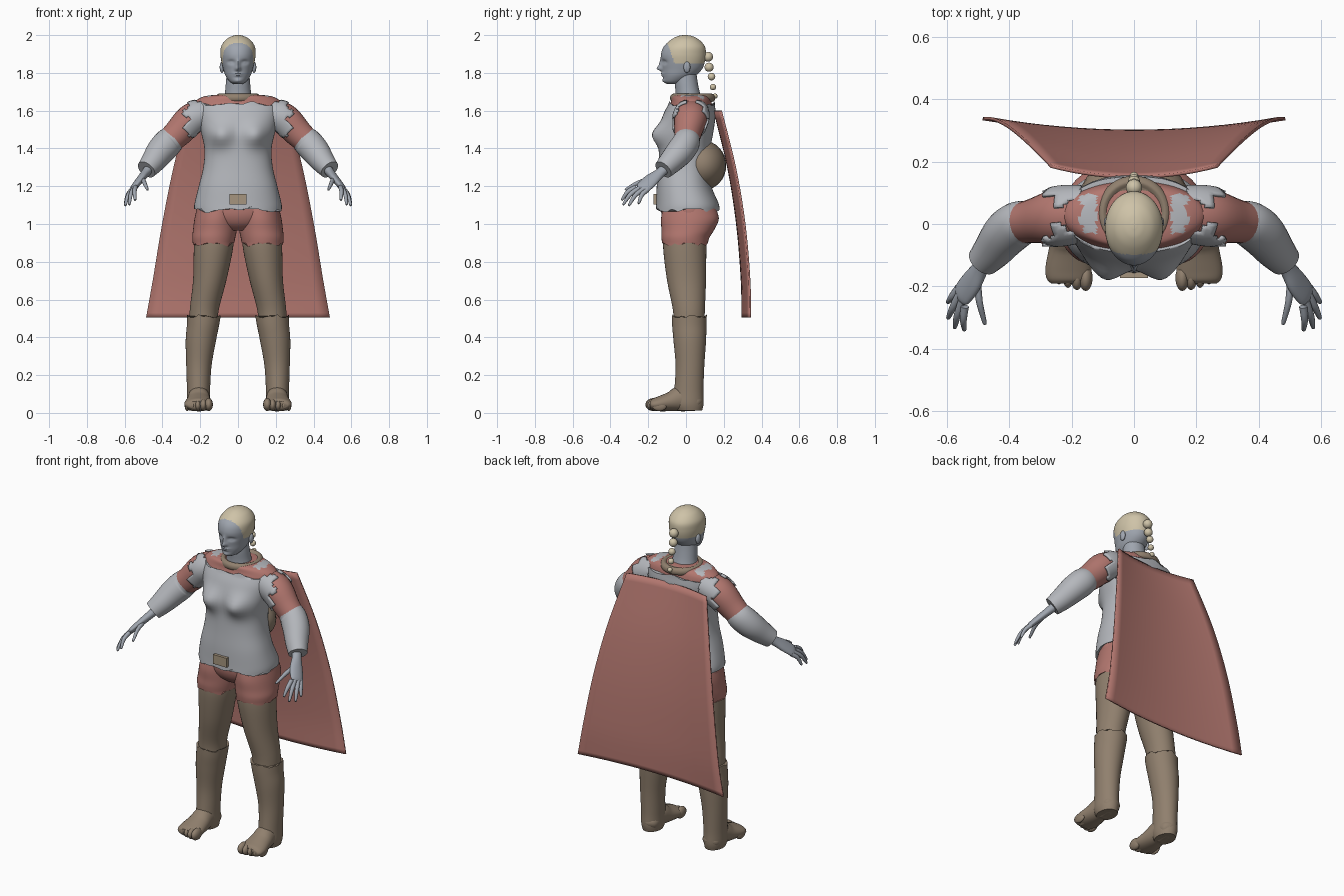
import bpy, bmesh
from math import sin, cos, pi, exp, copysign
from mathutils import Vector, Matrix

cube = bpy.data.objects.get("Cube")
if cube:
    bpy.data.objects.remove(cube)


def material(name, *rgb):
    m = bpy.data.materials.new(name)
    m.use_nodes = True
    m.diffuse_color = (*rgb, 1)
    m.node_tree.nodes["Principled BSDF"].inputs["Base Color"].default_value = (*rgb, 1)
    return m


GREY = material("pale grey armour", .46, .475, .505)
SKIN = material("cool grey skin", .35, .38, .43)
RED = material("dusty red cloth", .45, .185, .16)
BROWN = material("brown leather", .28, .215, .155)
HAIR = material("blonde hair", .62, .545, .39)
TAN = material("tan buckle", .38, .30, .21)


def finish(name, bm, mats, mirror=False, keep=None, rule=None, thick=0):
    """Turn a bmesh into a smooth object, with optional trimming and colour rule."""
    bmesh.ops.recalc_face_normals(bm, faces=bm.faces)
    if keep:
        bad = [f for f in bm.faces if not keep(f.calc_center_median())]
        bmesh.ops.delete(bm, geom=bad, context='FACES')
    if rule:
        for f in bm.faces:
            f.material_index = int(rule(f.calc_center_median()))
    me = bpy.data.meshes.new(name)
    bm.to_mesh(me)
    bm.free()
    for m in mats:
        me.materials.append(m)
    me.shade_smooth()
    me.set_sharp_from_angle(angle=.8)
    ob = bpy.data.objects.new(name, me)
    bpy.context.scene.collection.objects.link(ob)
    if thick:
        ob.modifiers.new("thickness", 'SOLIDIFY').thickness = thick
    if mirror:
        ob.modifiers.new("mirror", 'MIRROR')
    return ob


def smooth(rows, steps):
    """Spline through rows of numbers."""
    out, n = [], len(rows)
    for i in range(n - 1):
        a, b, c, d = rows[max(i - 1, 0)], rows[i], rows[i + 1], rows[min(i + 2, n - 1)]
        for s in range(steps):
            t = s / steps
            out.append([q + t / 2 * (r - p + t * (2*p - 5*q + 4*r - s4 + t * (3*(q - r) + s4 - p)))
                        for p, q, r, s4 in zip(a, b, c, d)])
    return out + [list(rows[-1])]


def skin(rings):
    bm = bmesh.new()
    loops = [[bm.verts.new(p) for p in ring] for ring in rings]
    n = len(loops[0])
    for a, b in zip(loops, loops[1:]):
        for i in range(n):
            j = (i + 1) % n
            bm.faces.new((a[i], a[j], b[j], b[i]))
    bm.faces.new(loops[0])
    bm.faces.new(loops[-1])
    return bm


def ragged(a):
    return (sin(4*a + 1) + .7 * sin(9*a) + .5 * sin(15*a + 2)) / 2


def loft(name, rows, mats, seg=40, steps=5, power=1, low=0, high=0, bumps=(), **kw):
    """Level rings from rows of (z, centre x, front y, back y, half width)."""
    rings, rows = [], smooth(rows, steps)
    for k, (z, cx, yf, yb, hw) in enumerate(rows):
        amp = low if k == 0 else high if k == len(rows) - 1 else 0
        ring = []
        for i in range(seg):
            a = 2 * pi * i / seg
            c, s = (copysign(abs(v) ** power, v) for v in (cos(a), sin(a)))
            x, y = cx + hw * c, (yf + yb) / 2 + (yb - yf) / 2 * s
            if s < 0:
                for bx, bz, wx, wz, push in bumps:
                    near = ((abs(x) - bx) / wx) ** 2 + ((z - bz) / wz) ** 2
                    y -= push * exp(-near) * min(1, -2 * s)
            ring.append((x, y, z + amp * ragged(a)))
        rings.append(ring)
    return finish(name, skin(rings), mats, **kw)


def tube(name, rows, mats, axis=(0, 1, 0), seg=24, steps=5, **kw):
    """Sweep along rows of (x, y, z, radius along axis, radius across)."""
    rows = smooth(rows, steps)
    pts = [Vector(r[:3]) for r in rows]
    rings = []
    for k, r in enumerate(rows):
        t = (pts[min(k + 1, len(pts) - 1)] - pts[max(k - 1, 0)]).normalized()
        u = Vector(axis)
        u = (u - t * u.dot(t)).normalized()
        v = t.cross(u)
        rings.append([pts[k] + u * r[3] * cos(a) + v * r[4] * sin(a)
                      for a in (2 * pi * i / seg for i in range(seg))])
    return finish(name, skin(rings), mats, mirror=True, **kw)


def ball(name, centre, radii, mat, mirror=False):
    bm = bmesh.new()
    bmesh.ops.create_uvsphere(bm, u_segments=24, v_segments=16, radius=1,
                              matrix=Matrix.Translation(centre) @ Matrix.Diagonal((*radii, 1)))
    return finish(name, bm, [mat], mirror)


# Head: face relief is pushed out of the loft, hair is coloured by a slanted hairline
loft("head", [(1.742, 0, -.10, -.03, .025), (1.755, 0, -.115, 0, .045),
              (1.785, 0, -.122, .05, .066), (1.82, 0, -.125, .085, .078),
              (1.86, 0, -.13, .1, .088), (1.9, 0, -.132, .105, .093),
              (1.94, 0, -.117, .1, .089), (1.975, 0, -.08, .07, .065),
              (1.994, 0, -.045, .035, .033), (2, 0, -.015, .005, .008)],
     [SKIN, HAIR], seg=96, steps=8,
     bumps=[(0, 1.822, .013, .013, .024), (0, 1.845, .010, .025, .014),
            (.036, 1.857, .018, .011, -.013), (.036, 1.855, .010, .006, .006),
            (0, 1.797, .022, .005, .009), (0, 1.786, .018, .005, .008),
            (0, 1.757, .022, .012, .008)],
     rule=lambda c: c.z > 1.85 and c.y > -.06 - .35 * (c.z - 1.85))
loft("neck", [(1.62, 0, -.06, .1, .085), (1.69, 0, -.055, .075, .07),
              (1.75, 0, -.06, .062, .064), (1.8, 0, -.06, .055, .06)], [SKIN])
ball("ears", (.085, .005, 1.83), (.012, .018, .03), SKIN, True)

# Braid of shrinking beads
for i, (y, z, r) in enumerate([(.117, 1.885, .026), (.122, 1.83, .024), (.135, 1.78, .02),
                               (.143, 1.725, .017), (.153, 1.677, .014)]):
    ball(f"braid_bead_{i + 1}", (0, y, z), (r, r, r), HAIR)

# Collar ring
loft("collar", [(1.645, 0, -.065, .135, .1), (1.652, 0, -.08, .15, .114),
                (1.667, 0, -.085, .155, .119), (1.682, 0, -.08, .15, .114),
                (1.69, 0, -.065, .135, .1), (1.682, 0, -.052, .12, .085)], [BROWN])

# Cloth yoke with pale patches beside the collar
loft("shoulder_yoke", [(1.5, 0, -.12, .13, .19), (1.6, 0, -.095, .14, .23),
                       (1.645, 0, -.08, .135, .228), (1.672, 0, -.075, .125, .19),
                       (1.682, 0, -.06, .11, .14), (1.685, 0, -.04, .09, .09)],
     [RED, GREY], seg=64,
     rule=lambda c: .12 < abs(c.x) < .17 + .01 * sin(90 * c.y) and -.03 < c.y < .095 and c.z > 1.66)

# Breastplate with ragged edges
loft("breastplate", [(1.075, 0, -.16, .178, .232), (1.11, 0, -.158, .172, .23),
                     (1.2, 0, -.155, .135, .208), (1.3, 0, -.147, .125, .184),
                     (1.4, 0, -.142, .13, .178), (1.5, 0, -.14, .147, .2),
                     (1.58, 0, -.12, .157, .218), (1.635, 0, -.092, .152, .218)],
     [GREY], seg=72, power=.87, low=.018, high=.016,
     bumps=[(.095, 1.47, .065, .06, .05)])
ball("back_pouch", (0, .088, 1.31), (.175, .125, .132), BROWN)
bm = bmesh.new()
bmesh.ops.create_cube(bm, size=1, matrix=Matrix.Translation((0, -.16, 1.132))
                      @ Matrix.Diagonal((.09, .026, .056, 1)))
finish("belt_buckle", bm, [TAN])

# Arms
ARM = [(.15, .035, 1.59, .08, .07), (.24, .025, 1.56, .088, .083),
       (.32, .01, 1.48, .072, .075), (.385, 0, 1.42, .062, .065)]
tube("upper_arms", ARM, [RED])
tube("shoulder_plates", [(x, y, z, a + .01, b + .01) for x, y, z, a, b in ARM[:3]], [GREY],
     seg=48, steps=10, thick=.01,
     keep=lambda c: abs(c.y - .025) > .038 + .014 * sin(70 * c.x)
     and .17 < c.x < .275 + .02 * sin(80 * c.z) and c.z > 1.46)
tube("forearm_sleeves", [(.34, .005, 1.455, .066, .07), (.37, 0, 1.43, .073, .077),
                         (.41, -.03, 1.385, .074, .075), (.45, -.08, 1.33, .064, .064),
                         (.485, -.12, 1.288, .052, .053)], [GREY])

# Hands: a flat palm with four fingers and a thumb
SPREAD = Vector((-.3, -.9, .25))
tube("palms", [(.455, -.09, 1.315, .032, .03), (.488, -.135, 1.272, .028, .023),
               (.52, -.185, 1.232, .04, .02), (.55, -.225, 1.195, .04, .016),
               (.558, -.24, 1.182, .03, .01)], [SKIN], axis=SPREAD)
for name, base, tip in [("index", (.543, -.265, 1.195), (.545, -.338, 1.13)),
                        ("middle", (.552, -.247, 1.19), (.575, -.33, 1.107)),
                        ("ring", (.56, -.225, 1.185), (.596, -.3, 1.102)),
                        ("little", (.563, -.205, 1.18), (.597, -.25, 1.112)),
                        ("thumb", (.505, -.17, 1.24), (.48, -.315, 1.185))]:
    b, t = Vector(base), Vector(tip)
    mid = b.lerp(t, .5) + Vector((.004, -.006, .008))
    tube(name + "_fingers", [(*b, .013, .013), (*mid, .012, .011), (*t, .007, .007),
                             (*(t + (t - b) * .04), .002, .002)], [SKIN], axis=SPREAD, seg=12)

# Shorts
loft("shorts_hips", [(.965, 0, -.07, .10, .1), (1, 0, -.11, .15, .18),
                     (1.05, 0, -.13, .165, .222), (1.12, 0, -.13, .15, .215)], [RED])
loft("shorts_legs", [(.895, .13, -.126, .115, .109), (.93, .128, -.13, .125, .114),
                     (.97, .122, -.13, .15, .116), (1.03, .116, -.132, .174, .114),
                     (1.1, .105, -.12, .15, .108)], [RED], low=.016, mirror=True)

# Legs and boots
loft("thighs", [(.47, .183, -.065, .098, .074), (.55, .178, -.07, .1, .077),
                (.7, .15, -.1, .106, .088), (.86, .131, -.12, .108, .103),
                (.95, .125, -.12, .115, .104)], [BROWN], mirror=True)
loft("boots", [(.012, .208, -.05, .085, .052), (.05, .209, -.07, .093, .06),
               (.12, .209, -.062, .092, .061), (.25, .207, -.055, .097, .067),
               (.38, .197, -.066, .106, .08), (.46, .186, -.073, .108, .085),
               (.51, .181, -.075, .11, .089)], [BROWN], high=.012, mirror=True)
tube("feet", [(.207, .085, .045, .02, .02), (.207, .06, .055, .052, .046),
              (.207, -.02, .075, .057, .068), (.208, -.08, .06, .065, .052),
              (.21, -.14, .048, .074, .04), (.211, -.175, .043, .07, .032),
              (.211, -.19, .042, .055, .02)], [BROWN], axis=(1, 0, 0))
for i in range(5):
    r = .022 - .0022 * i
    ball(f"toes_{i + 1}", (.155 + .0285 * i, -.173 + .004 * i * i / 2, .044 - .002 * i),
         (r, .042 - .001 * i, .034 - .002 * i), BROWN, True)

# Cape: rows of (z, half width, centre y, edge y)
rows = smooth([(1.6, .265, .155, .19), (1.3, .34, .228, .265), (1, .4, .275, .315),
               (.7, .45, .3, .341), (.505, .485, .303, .343)], 5)
bm = bmesh.new()
COLS = 16
grid = [[bm.verts.new((w * u, yc + (ye - yc) * u * u, z))
         for u in (2 * i / COLS - 1 for i in range(COLS + 1))] for z, w, yc, ye in rows]
for a, b in zip(grid, grid[1:]):
    for i in range(COLS):
        bm.faces.new((a[i], a[i + 1], b[i + 1], b[i]))
finish("cape", bm, [RED], thick=.01)
